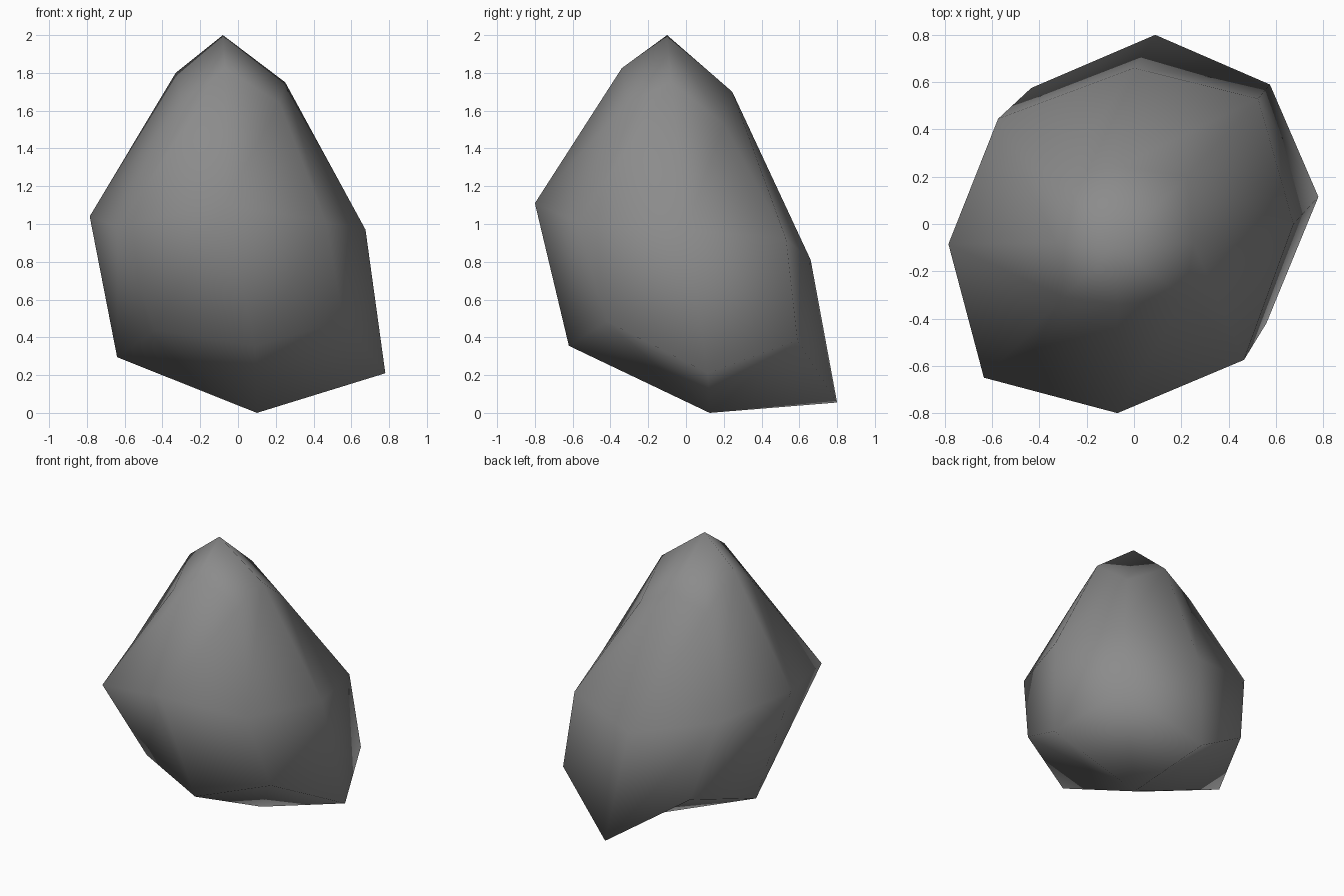
import bpy, bmesh

if "Cube" in bpy.data.objects:
    bpy.data.objects.remove(bpy.data.objects["Cube"])

# Rock: a rounded cube, tapered and knocked out of true.
# Three rings of eight points, starting at +x and going counter-clockwise.
LOW = [(.78, .115, .21), (.575, .59, .385), (.09, .80, .055), (-.435, .575, .407),
       (-.64, .11, .295), (-.44, -.42, .44), (.09, -.62, .355), (.56, -.42, .485)]
MID = [(.675, .0, .97), (.525, .53, .92), (.0, .66, .81), (-.575, .445, .955),
       (-.785, -.085, 1.04), (-.635, -.65, .985), (-.07, -.80, 1.11), (.465, -.575, 1.01)]
TOP = [(.25, -.08, 1.75), (.225, .20, 1.53), (-.06, .245, 1.70), (-.31, .20, 1.58),
       (-.33, -.08, 1.80), (-.30, -.31, 1.64), (-.07, -.34, 1.825), (.22, -.31, 1.64)]

bm = bmesh.new()
low, mid, top = [[bm.verts.new(p) for p in ring] for ring in (LOW, MID, TOP)]
base = bm.verts.new((.10, .125, 0))
peak = bm.verts.new((-.08, -.10, 2))

# Sides
for a, b in ((low, mid), (mid, top)):
    for i in range(8):
        j = (i + 1) % 8
        bm.faces.new((a[i], a[j], b[j], b[i]))
# Cap and underside: four quads each around a centre point
for i in range(0, 8, 2):
    j, k = i + 1, (i + 2) % 8
    bm.faces.new((peak, top[i], top[j], top[k]))
    bm.faces.new((base, low[k], low[j], low[i]))
bmesh.ops.recalc_face_normals(bm, faces=bm.faces)
for f in bm.faces:
    f.smooth = True

mesh = bpy.data.meshes.new("rock")
bm.to_mesh(mesh)
bm.free()
rock = bpy.data.objects.new("rock", mesh)
bpy.context.collection.objects.link(rock)

# Stone colour
stone = bpy.data.materials.new("grey_stone")
stone.diffuse_color = (.26, .26, .26, 1)
stone.use_nodes = True
stone.node_tree.nodes["Principled BSDF"].inputs["Base Color"].default_value = stone.diffuse_color
mesh.materials.append(stone)
